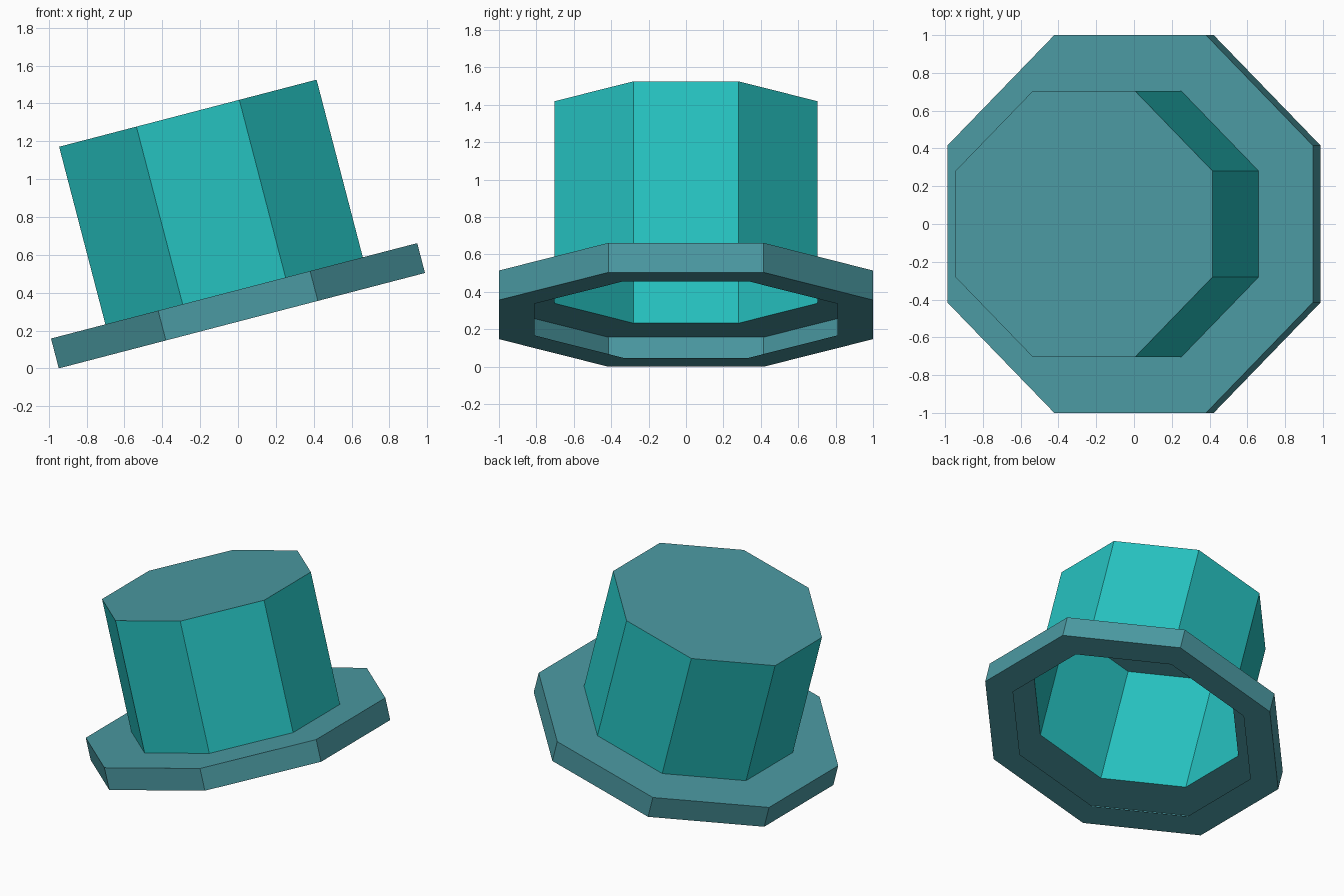
import bpy, bmesh, math
from mathutils import Matrix

if "Cube" in bpy.data.objects:
    bpy.data.objects.remove(bpy.data.objects["Cube"])

TILT = math.radians(14.6)
BRIM_H, CROWN_H = 0.163, 0.97
# Tilt the hat, then stand it on the ground and centre it
POSE = Matrix.Translation((math.sin(TILT) * BRIM_H / 2, 0, math.sin(TILT))) @ Matrix.Rotation(-TILT, 4, 'Y')


def material(name, rgb):
    m = bpy.data.materials.new(name)
    m.diffuse_color = (*rgb, 1)
    m.use_nodes = True
    m.node_tree.nodes["Principled BSDF"].inputs["Base Color"].default_value = m.diffuse_color
    return m


TEAL = material("bright teal", (0.019, 0.54, 0.53))
GREY = material("grey teal", (0.070, 0.32, 0.36))


def octagon(bm, r, c, z):
    """Ring of eight vertices: flats at distance r, corners at offset c."""
    pts = [(r, -c), (r, c), (c, r), (-c, r), (-r, c), (-r, -c), (-c, -r), (c, -r)]
    return [bm.verts.new((x, y, z)) for x, y in pts]


def octagon_shell(name, profile, mats, cap=False):
    """Sheet running through the octagons of the profile (r, c, z)."""
    bm = bmesh.new()
    rings = [octagon(bm, *p) for p in profile]
    for a, b in zip(rings, rings[1:]):
        for i in range(8):
            j = (i + 1) % 8
            bm.faces.new((a[i], a[j], b[j], b[i]))
    if cap:
        bm.faces.new(rings[-1]).material_index = 1
    bm.transform(POSE)
    me = bpy.data.meshes.new(name)
    bm.to_mesh(me)
    bm.free()
    for m in mats:
        me.materials.append(m)
    ob = bpy.data.objects.new(name, me)
    bpy.context.collection.objects.link(ob)
    return ob


# Hollow brim: underside ring, outer wall, top ring up to the crown
octagon_shell("brim", [(0.81, 0.336, 0), (1, 0.415, 0), (1, 0.415, BRIM_H), (0.703, 0.281, BRIM_H)], [GREY])
# Open-bottomed crown with a grey top
octagon_shell("crown", [(0.703, 0.281, BRIM_H), (0.703, 0.281, BRIM_H + CROWN_H)], [TEAL, GREY], cap=True)
